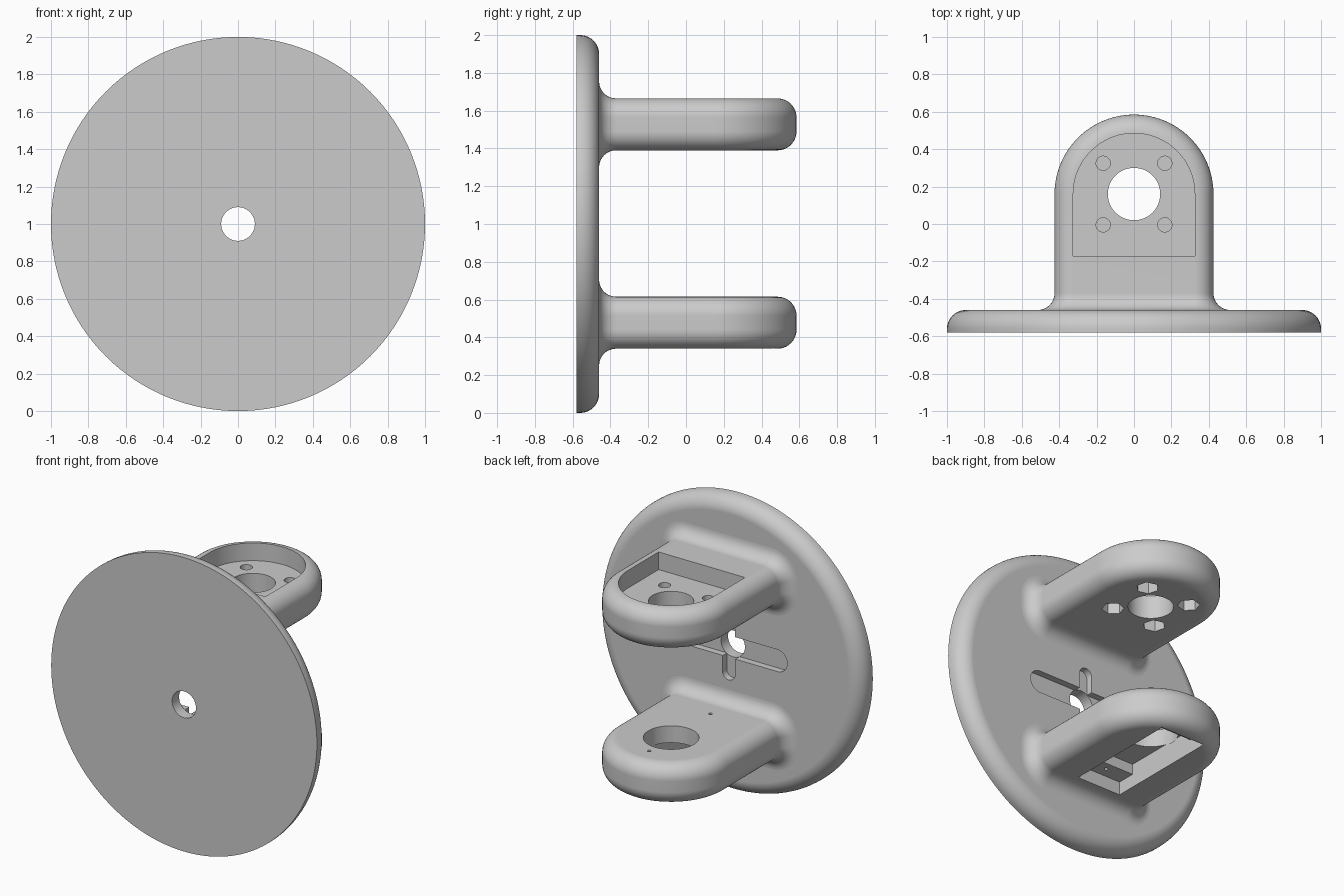
import bpy, bmesh
from math import sin, cos, pi, radians

if "Cube" in bpy.data.objects:
    bpy.data.objects.remove(bpy.data.objects["Cube"], do_unlink=True)

grey = bpy.data.materials.new("matte grey")
grey.use_nodes = True
GREY = (0.6, 0.6, 0.6, 1)
grey.diffuse_color = GREY
bsdf = next(n for n in grey.node_tree.nodes if n.type == "BSDF_PRINCIPLED")
bsdf.inputs["Base Color"].default_value = GREY

SEG = 10                      # steps per quarter-round
BACK, FRONT = -0.46, -0.58    # faces of the disc
PIVOT = 0.16                  # y of the arm's round end and bearing hole


def make_object(name, bm):
    bmesh.ops.recalc_face_normals(bm, faces=bm.faces)
    mesh = bpy.data.meshes.new(name)
    bm.to_mesh(mesh)
    bm.free()
    mesh.materials.append(grey)
    ob = bpy.data.objects.new(name, mesh)
    bpy.context.collection.objects.link(ob)
    return ob


def loft(name, rings):
    """Closed solid through rings of equal length."""
    bm = bmesh.new()
    loops = [[bm.verts.new(p) for p in ring] for ring in rings]
    n = len(loops[0])
    for a, b in zip(loops, loops[1:]):
        for i in range(n):
            j = (i + 1) % n
            bm.faces.new((a[i], a[j], b[j], b[i]))
    bm.faces.new(loops[0])
    bm.faces.new(loops[-1])
    return make_object(name, bm)


def prism(outline, lo, hi, axis="Z"):
    if axis == "Z":
        rings = [[(u, v, h) for u, v in outline] for h in (lo, hi)]
    else:
        rings = [[(u, h, v) for u, v in outline] for h in (lo, hi)]
    return loft("cutter", rings)


def circle(u, v, r, n=64, start=0.0):
    return [(u + r * cos(start + 2 * pi * i / n), v + r * sin(start + 2 * pi * i / n))
            for i in range(n)]


def rectangle(v, half_u, half_v):
    return [(-half_u, v - half_v), (half_u, v - half_v),
            (half_u, v + half_v), (-half_u, v + half_v)]


def slot(half_length, r, v):
    """Horizontal round-ended slot."""
    reach = half_length - r
    return [(u + (reach if u > 0 else -reach), w + v)
            for u, w in circle(0, 0, r, 32, pi / 32)]


def cut(ob, cutters):
    bpy.context.view_layer.objects.active = ob
    for c in cutters:
        mod = ob.modifiers.new("cut", "BOOLEAN")
        mod.operation, mod.solver, mod.object = "DIFFERENCE", "EXACT", c
        bpy.ops.object.modifier_apply(modifier=mod.name)
        bpy.data.objects.remove(c, do_unlink=True)


def finish(ob):
    bpy.ops.object.select_all(action="DESELECT")
    ob.select_set(True)
    bpy.context.view_layer.objects.active = ob
    bpy.ops.object.shade_smooth_by_angle(angle=radians(30))
    mod = ob.modifiers.new("flat face normals", "WEIGHTED_NORMAL")
    mod.keep_sharp = True


def arm(name, z0, z1, half=0.425, r=0.1, flare=0.09):
    """Round-ended arm with rounded edges, flaring where it meets the disc."""
    corners = [(-pi / 2 + pi / 2 * i / SEG, z0 + r) for i in range(SEG + 1)]
    corners += [(pi / 2 * i / SEG, z1 - r) for i in range(SEG + 1)]
    # flare steps: (y, outward offset)
    steps = [(BACK - 0.02, flare)]
    for i in range(SEG + 1):
        t = pi / 2 * i / SEG
        steps.append((BACK + flare * (1 - cos(t)), flare * (1 - sin(t))))
    bm = bmesh.new()
    layers = []
    for a, zc in corners:
        w = half - r + r * cos(a)
        z = zc + r * sin(a)
        side = [(w + o * cos(a), y, z + o * sin(a)) for y, o in steps]
        tip = [(w * cos(pi * i / 48), PIVOT + w * sin(pi * i / 48), z) for i in range(49)]
        path = side + tip + [(-x, y, h) for x, y, h in reversed(side)]
        layers.append([bm.verts.new(p) for p in path])
    n = len(layers[0])
    for a, b in zip(layers, layers[1:]):
        for i in range(n - 1):
            bm.faces.new((a[i], a[i + 1], b[i + 1], b[i]))
    # top and bottom: strips over the flare, one flat face beyond it
    flat = len(steps) - 1
    for row in (layers[0], layers[-1]):
        for i in range(flat):
            bm.faces.new((row[i], row[i + 1], row[n - 2 - i], row[n - 1 - i]))
        bm.faces.new(row[flat:n - flat])
    bm.faces.new([l[0] for l in layers] + [l[-1] for l in reversed(layers)])
    return make_object(name, bm)


# Round disc with a rounded back edge
edge = 0.1
profile = [(FRONT, 1.0)]
for i in range(SEG + 1):
    t = pi / 2 * i / SEG
    profile.append((BACK - edge + edge * sin(t), 1 - edge + edge * cos(t)))
disc = loft("disc", [[(u, y, v) for u, v in circle(0, 1, r, 128)] for y, r in profile])

# Cross-shaped recess and centre hole in the disc
recess = BACK - 0.045
upright = [(v - 1, u + 1) for u, v in slot(0.23, 0.047, 1)]
cut(disc, [prism(slot(0.44, 0.075, 1), recess, 0, "Y"),
           prism(upright, recess, 0, "Y"),
           prism(circle(0, 1, 0.09), -1, 0, "Y")])
finish(disc)

# Upper arm: round-ended pocket, bearing hole, four screws with nut recesses
top = 1.665
upper = arm("upper_arm", 1.39, top)
pocket = [(0.325 * cos(pi * i / 48), PIVOT + 0.325 * sin(pi * i / 48)) for i in range(49)]
pocket += [(-0.325, -0.17), (0.325, -0.17)]
cutters = [prism(pocket, top - 0.12, 2), prism(circle(0, PIVOT, 0.14), 1.2, 2)]
for k in range(4):
    a = pi / 4 + k * pi / 2
    x, y = 0.233 * cos(a), PIVOT + 0.233 * sin(a)
    cutters.append(prism(circle(x, y, 0.038, 32), 1.2, 2))
    cutters.append(prism(circle(x, y, 0.07, 6, a), 1.2, 1.47))
cut(upper, cutters)
finish(upper)

# Lower arm: stepped motor pocket underneath, shaft hole and two pilot holes
lower = arm("lower_arm", 0.34, 0.615)
middle = 0.065
cutters = [prism(rectangle(middle, 0.165, 0.4), 0.2, 0.43),
           prism(rectangle(middle, 0.165, 0.275), 0.2, 0.5),
           prism(circle(0, PIVOT, 0.172), 0.49, 0.8)]
for s in (-1, 1):
    cutters.append(prism(circle(0, middle + s * 0.33, 0.012, 16), 0.2, 0.8))
cut(lower, cutters)
finish(lower)
